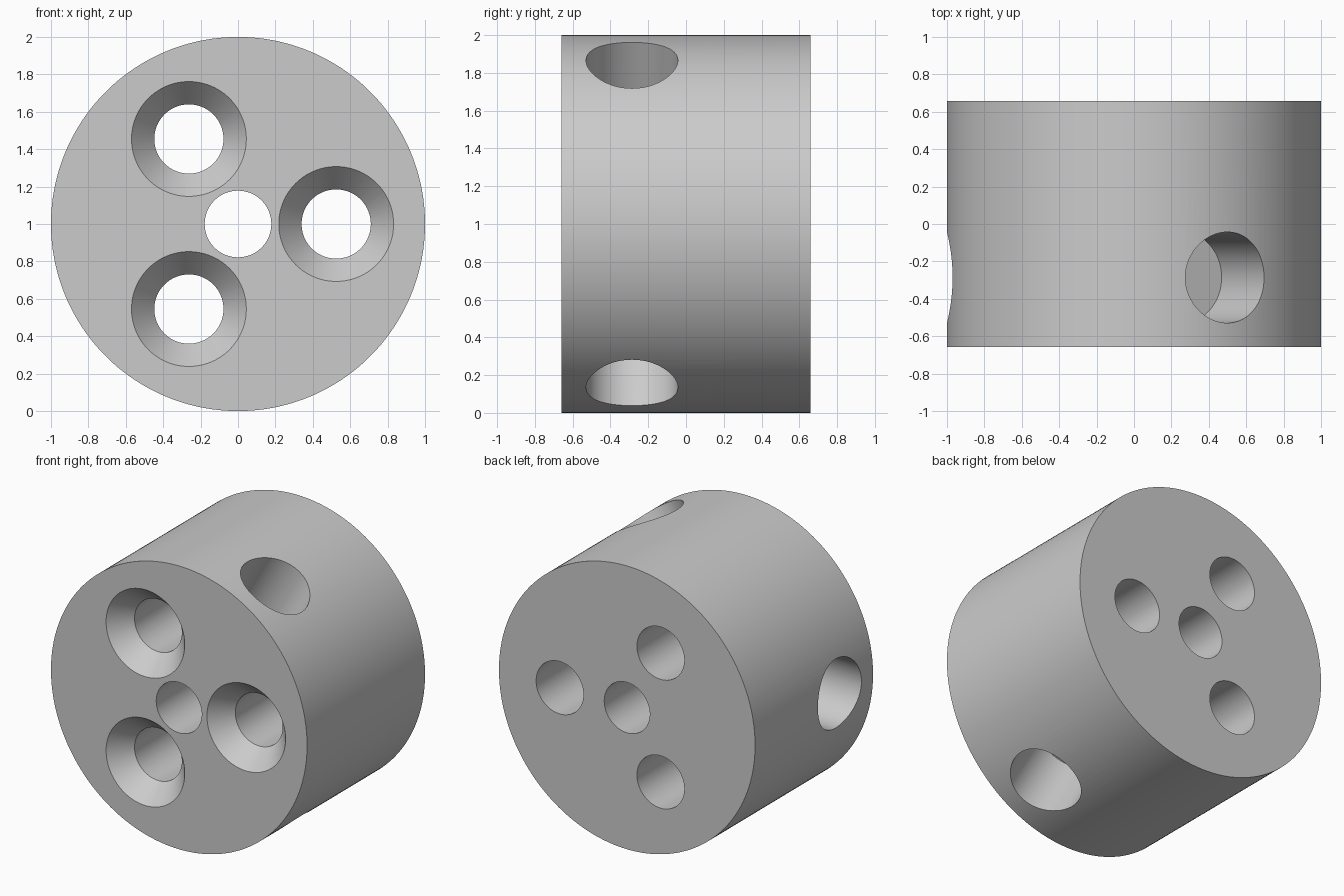
import bpy
import bmesh
from math import cos, sin, radians
from mathutils import Vector, Matrix

cube = bpy.data.objects.get("Cube")
if cube:
    bpy.data.objects.remove(cube, do_unlink=True)

CENTRE = Vector((0, 0, 1))
HALF = 0.658          # half the length along y
HOLE_R = 0.185        # bolt hole radius
SINK_R = 0.307        # countersink radius at the front face
SINK_DEPTH = 0.143

grey = bpy.data.materials.new("plain grey")
grey.use_nodes = True
colour = (0.6, 0.6, 0.6, 1)
grey.diffuse_color = colour
grey.node_tree.nodes["Principled BSDF"].inputs["Base Color"].default_value = colour


def rod(name, start, end, r_start, r_end, segments=96):
    """Solid cylinder or cone between two points."""
    axis = end - start
    turn = axis.to_track_quat('Z', 'Y').to_matrix().to_4x4()
    bm = bmesh.new()
    bmesh.ops.create_cone(bm, cap_ends=True, segments=segments,
                          radius1=r_start, radius2=r_end, depth=axis.length,
                          matrix=Matrix.Translation((start + end) / 2) @ turn)
    mesh = bpy.data.meshes.new(name)
    bm.to_mesh(mesh)
    bm.free()
    mesh.materials.append(grey)
    obj = bpy.data.objects.new(name, mesh)
    bpy.context.collection.objects.link(obj)
    return obj


def spoke(degrees):
    """Unit direction across the body, in the x-z plane."""
    return Vector((cos(radians(degrees)), 0, sin(radians(degrees))))


def along(point, y):
    return Vector((point.x, y, point.z))


# Main round body
body = rod("round_body", along(CENTRE, -HALF), along(CENTRE, HALF), 1, 1, 180)

# Central through hole
cutters = [rod("centre_hole_cutter", along(CENTRE, -1), along(CENTRE, 1), 0.178, 0.178)]

# Countersunk bolt holes, with blind side holes between them
extra = 0.05
flare = extra * (SINK_R - HOLE_R) / SINK_DEPTH
for angle in (0, 120, 240):
    p = CENTRE + spoke(angle) * 0.525
    cutters.append(rod("bolt_hole_cutter", along(p, -1), along(p, 1), HOLE_R, HOLE_R))
    cutters.append(rod("countersink_cutter", along(p, -HALF - extra),
                       along(p, -HALF + SINK_DEPTH + extra),
                       SINK_R + flare, HOLE_R - flare))
    out = spoke(angle + 60)
    q = along(CENTRE, -0.286)
    cutters.append(rod("side_hole_cutter", q + out * 0.516, q + out * 1.2, 0.243, 0.243))

# Cut every hole, then discard the cutters
bpy.context.view_layer.objects.active = body
for cutter in cutters:
    cutter.hide_render = True
    cut = body.modifiers.new(cutter.name, 'BOOLEAN')
    cut.operation = 'DIFFERENCE'
    cut.solver = 'EXACT'
    cut.object = cutter
    bpy.ops.object.modifier_apply(modifier=cut.name)
    bpy.data.objects.remove(cutter, do_unlink=True)

# Smooth walls with crisp rims
bpy.ops.object.select_all(action='DESELECT')
body.select_set(True)
bpy.ops.object.shade_smooth_by_angle(angle=radians(25))
